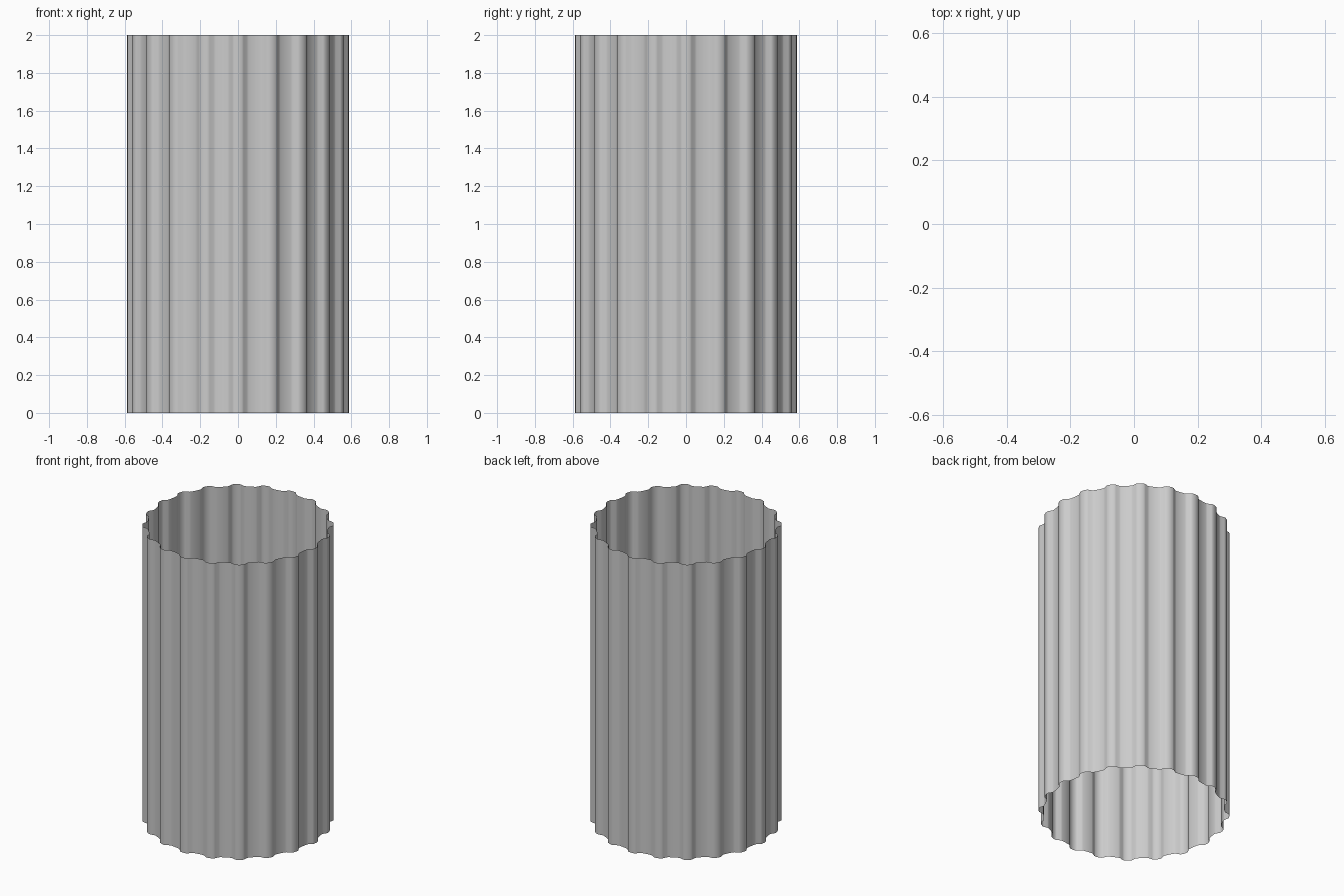
import bpy, bmesh, math

if "Cube" in bpy.data.objects:
    bpy.data.objects.remove(bpy.data.objects["Cube"])

RIDGES = 20
HEIGHT = 2.0
# half of one ridge-and-groove period: (angle in degrees, radius)
HALF = [(0, .587), (2, .585), (3, .579), (4.7, .561), (5.8, .557), (9, .555)]
PROFILE = [(-a, r) for a, r in reversed(HALF[1:-1])] + HALF

# open, single-skin fluted tube
bm = bmesh.new()
rings = []
for z in (0, HEIGHT):
    ring = []
    for i in range(RIDGES):
        for a, r in PROFILE:
            t = math.radians(a + i * 360 / RIDGES)
            ring.append(bm.verts.new((r * math.cos(t), r * math.sin(t), z)))
    rings.append(ring)
low, high = rings
n = len(low)
for i in range(n):
    j = (i + 1) % n
    bm.faces.new((low[i], low[j], high[j], high[i]))

mesh = bpy.data.meshes.new("fluted_tube")
bm.to_mesh(mesh)
bm.free()
tube = bpy.data.objects.new("fluted_tube", mesh)
bpy.context.collection.objects.link(tube)

# smooth the gentle curves, keep steep flank edges crisp
bpy.context.view_layer.objects.active = tube
tube.select_set(True)
bpy.ops.object.shade_smooth_by_angle(angle=math.radians(30))
